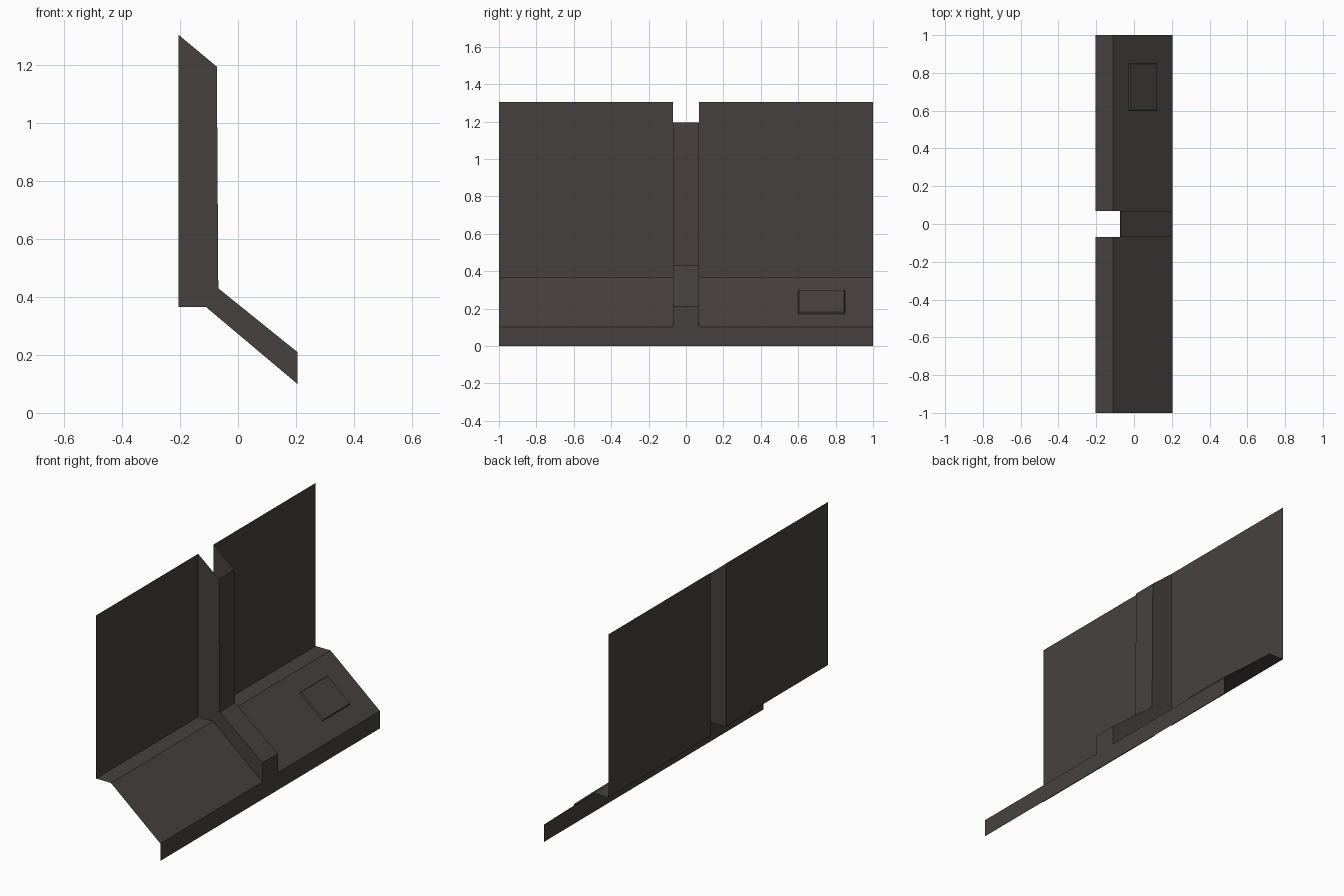
import bpy, bmesh
from mathutils import Vector

if "Cube" in bpy.data.objects:
    bpy.data.objects.remove(bpy.data.objects["Cube"])

mat = bpy.data.materials.new("dark warm grey")
mat.diffuse_color = (0.062, 0.053, 0.051, 1)
mat.use_nodes = True
mat.node_tree.nodes["Principled BSDF"].inputs["Base Color"].default_value = mat.diffuse_color

HALF, RIB = 1.0, 0.07          # half length, half width of the raised rib
# (x, z) profiles, from the top edge down to the front lip
PANEL = [(-0.205, 1.305), (-0.205, 0.365), (-0.11, 0.365), (0.205, 0.10), (0.205, 0)]
RIDGE = [(-0.073, 1.195), (-0.068, 0.43), (0.205, 0.21), (0.205, 0.10), (0.205, 0)]


def finish(name, bm):
    bmesh.ops.remove_doubles(bm, verts=bm.verts, dist=1e-5)
    me = bpy.data.meshes.new(name)
    bm.to_mesh(me)
    bm.free()
    me.materials.append(mat)
    ob = bpy.data.objects.new(name, me)
    bpy.context.collection.objects.link(ob)
    return ob


def face(bm, pts):
    return bm.faces.new([bm.verts.new(p) for p in pts])


def sweep(bm, profile, y0, y1):
    for (xa, za), (xb, zb) in zip(profile, profile[1:]):
        face(bm, [(xa, y0, za), (xb, y0, zb), (xb, y1, zb), (xa, y1, za)])


# Folded sheet on both sides of the rib
bm = bmesh.new()
sweep(bm, PANEL, -HALF, -RIB)
sweep(bm, PANEL, RIB, HALF)
finish("folded_panel", bm)

# Raised rib, open at the back and top
bm = bmesh.new()
sweep(bm, RIDGE, -RIB, RIB)
m, r = PANEL, RIDGE
for y in (-RIB, RIB):
    for poly in ([m[0], m[1], r[1], r[0]], [m[1], m[2], r[1]], [m[2], m[3], r[2], r[1]]):
        pts = [(x, y, z) for x, z in poly]
        face(bm, pts if y < 0 else pts[::-1])
finish("centre_rib", bm)

# Thin tapered plate lying on the slope
top, foot = Vector((-0.11, 0, 0.365)), Vector((0.205, 0, 0.10))
down = (foot - top).normalized()
normal = Vector((-down.z, 0, down.x))


def slope_ring(inset, height):
    a, b = top.lerp(foot, 0.26), top.lerp(foot, 0.73)
    a, b = a + down * inset + normal * height, b - down * inset + normal * height
    y0, y1 = 0.60 + inset, 0.85 - inset
    return [(a.x, y0, a.z), (b.x, y0, b.z), (b.x, y1, b.z), (a.x, y1, a.z)]


bm = bmesh.new()
low, high = slope_ring(0, 0), slope_ring(0.004, 0.009)
face(bm, high)
for i in range(4):
    j = (i + 1) % 4
    face(bm, [low[i], low[j], high[j], high[i]])
finish("small_plate", bm)
